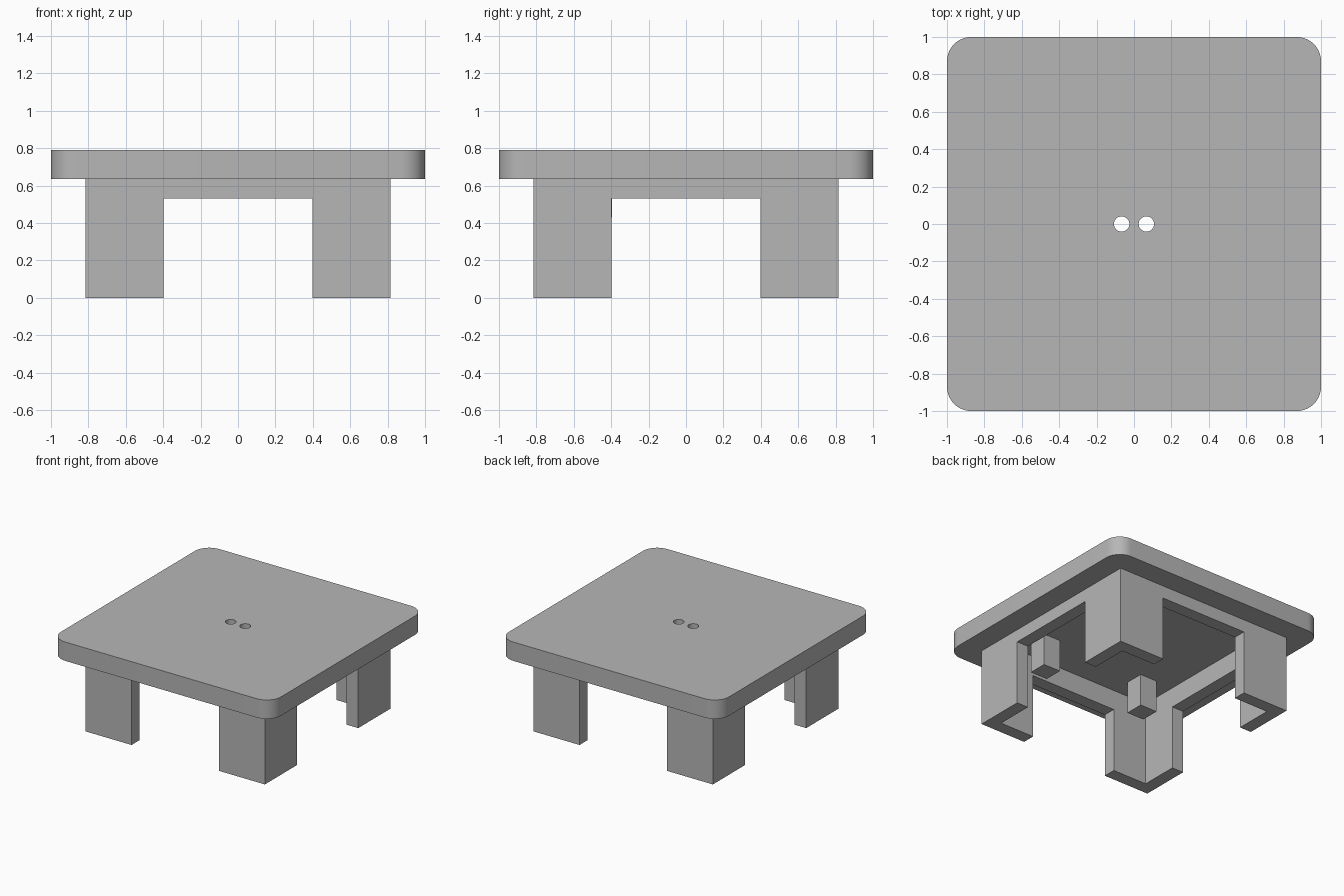
import bpy, bmesh, math

if "Cube" in bpy.data.objects:
    bpy.data.objects.remove(bpy.data.objects["Cube"])

grey = bpy.data.materials.new("grey")
grey.diffuse_color = (0.47, 0.47, 0.47, 1)
grey.use_nodes = True
grey.node_tree.nodes["Principled BSDF"].inputs["Base Color"].default_value = grey.diffuse_color


def finish(name, bm):
    me = bpy.data.meshes.new(name)
    bm.to_mesh(me)
    bm.free()
    me.materials.append(grey)
    ob = bpy.data.objects.new(name, me)
    bpy.context.collection.objects.link(ob)
    return ob


def box(name, x0, x1, y0, y1, z0, z1, radius=0):
    """Box between limits, with optionally rounded vertical edges."""
    bm = bmesh.new()
    bmesh.ops.create_cube(bm, size=1)
    for v in bm.verts:
        v.co.x = x1 if v.co.x > 0 else x0
        v.co.y = y1 if v.co.y > 0 else y0
        v.co.z = z1 if v.co.z > 0 else z0
    if radius:
        upright = [e for e in bm.edges
                   if abs(e.verts[0].co.z - e.verts[1].co.z) > 0.01]
        bmesh.ops.bevel(bm, geom=upright, offset=radius, segments=10,
                        profile=0.5, affect='EDGES')
    return finish(name, bm)


def cylinder(name, x, y, z0, z1, r):
    bm = bmesh.new()
    bmesh.ops.create_cone(bm, cap_ends=True, segments=32, radius1=r,
                          radius2=r, depth=z1 - z0)
    bmesh.ops.translate(bm, verts=bm.verts, vec=(x, y, (z0 + z1) / 2))
    return finish(name, bm)


def cut(ob, cutters):
    """Subtract the cutters, then remove them."""
    for c in cutters:
        c.hide_render = True
        mod = ob.modifiers.new("cut", 'BOOLEAN')
        mod.operation = 'DIFFERENCE'
        mod.solver = 'EXACT'
        mod.object = c
        bpy.ops.object.select_all(action='DESELECT')
        bpy.context.view_layer.objects.active = ob
        ob.select_set(True)
        bpy.ops.object.modifier_apply(modifier=mod.name)
        bpy.data.objects.remove(c)


OUT, INN, GAP = 0.815, 0.71, 0.397   # frame outside, inside, half opening
UNDER, TOP, CEIL = 0.635, 0.79, 0.695

# Table top: rounded slab, shallow recess below, two through holes
top = box("table_top", -1, 1, -1, 1, UNDER, TOP, 0.13)
cut(top, [box("recess_cutter", -INN, INN, -INN, INN, 0.5, CEIL)]
    + [cylinder("hole_cutter", x, 0, 0.5, 1, 0.041) for x in (-0.066, 0.066)])
bpy.ops.object.shade_smooth_by_angle(angle=math.radians(30))

# Frame: square ring with openings that leave four L-shaped legs
frame = box("leg_frame", -OUT, OUT, -OUT, OUT, 0, UNDER)
cut(frame, [box("inside_cutter", -INN, INN, -INN, INN, -1, 1),
            box("side_cutter", -2, 2, -GAP, GAP, -1, 0.53),
            box("front_cutter", -GAP, GAP, -2, 2, -1, 0.53)])

# Two square pegs under the top, near the front legs
for name, s in (("left_peg", -1), ("right_peg", 1)):
    box(name, s * 0.475 - 0.0775, s * 0.475 + 0.0775,
        -0.55, -0.395, 0.43, CEIL)
